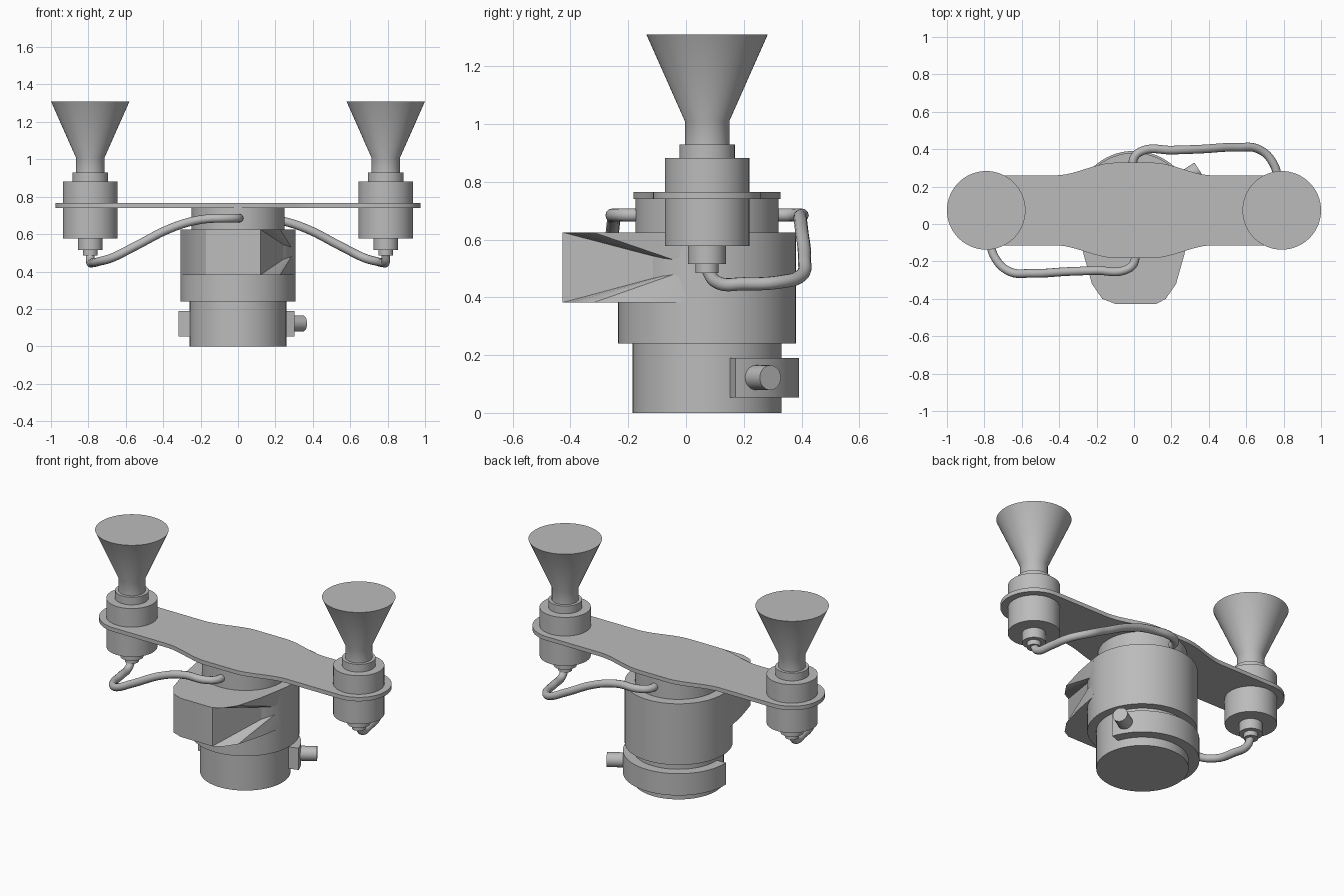
import bpy
import bmesh
from math import cos, sin, pi, radians
from mathutils import Matrix, Vector

if "Cube" in bpy.data.objects:
    bpy.data.objects.remove(bpy.data.objects["Cube"])

CY = 0.073    # shared y of the main axis
ARM = 0.79    # x of the thruster axes

grey = bpy.data.materials.new("plain_grey")
grey.use_nodes = True
GREY = (0.5, 0.5, 0.5, 1)
grey.diffuse_color = GREY
grey.node_tree.nodes["Principled BSDF"].inputs["Base Color"].default_value = GREY


def finish(name, bm, angle=30):
    bmesh.ops.recalc_face_normals(bm, faces=bm.faces)
    mesh = bpy.data.meshes.new(name)
    bm.to_mesh(mesh)
    bm.free()
    mesh.materials.append(grey)
    mesh.shade_smooth()
    mesh.set_sharp_from_angle(angle=radians(angle))
    obj = bpy.data.objects.new(name, mesh)
    bpy.context.collection.objects.link(obj)
    return obj


def lathe(name, profile, x=0, steps=64):
    """Spin an (radius, z) profile about a vertical axis, closing both ends."""
    bm = bmesh.new()
    rings = [[bm.verts.new((x + r * cos(2 * pi * i / steps),
                            CY + r * sin(2 * pi * i / steps), z))
              for i in range(steps)] for r, z in profile]
    for a, b in zip(rings, rings[1:]):
        for i in range(steps):
            j = (i + 1) % steps
            bm.faces.new((a[i], a[j], b[j], b[i]))
    bm.faces.new(rings[0])
    bm.faces.new(rings[-1])
    return finish(name, bm)


def prism(name, outline, z0, z1):
    bm = bmesh.new()
    face = bm.faces.new([bm.verts.new((x, y, z0)) for x, y in outline])
    ext = bmesh.ops.extrude_face_region(bm, geom=[face], use_keep_orig=True)
    top = [v for v in ext["geom"] if isinstance(v, bmesh.types.BMVert)]
    bmesh.ops.translate(bm, verts=top, vec=(0, 0, z1 - z0))
    return finish(name, bm)


def polar(r, deg, x=0):
    return (x + r * cos(radians(deg)), CY + r * sin(radians(deg)))


# Stepped main body
lathe("body", [(0.258, 0), (0.258, 0.24), (0.308, 0.24), (0.308, 0.625),
               (0.248, 0.625), (0.248, 0.745)])

# Mounting plate: round ends and a wider middle with smooth shoulders
END, MID = 0.187, 0.255
quarter = [polar(END, a, ARM) for a in range(0, 91, 6)]
for i in range(13):
    t = i / 12
    ease = t * t * (3 - 2 * t)
    quarter.append((0.42 - 0.32 * t, CY + END + (MID - END) * ease))
half = quarter + [(-x, y) for x, y in reversed(quarter)]
plate = half + [(x, 2 * CY - y) for x, y in reversed(half)][1:-1]
prism("mounting_plate", plate, 0.74, 0.765)

# Front hood: rounded prism whose +x wall pinches to a point on the body
left = [(-0.3, 0.0), (-0.27, -0.16), (-0.225, -0.32), (-0.17, -0.40), (-0.1, -0.427)]
right = [(0.12, -0.427)] + [(-x, y) for x, y in reversed(left[:-1])]
bm = bmesh.new()
low, high = ([bm.verts.new((x, y, z)) for x, y in left + right] for z in (0.382, 0.625))
apex = bm.verts.new((0.301, 0.03, 0.505))
bm.faces.new(low)
bm.faces.new(high)
corner = len(left)
for i in range(corner):
    bm.faces.new((low[i], low[i + 1], high[i + 1], high[i]))
bm.faces.new((low[corner], apex, high[corner]))
for ring in (low, high):
    for i in range(corner, len(ring) - 1):
        bm.faces.new((ring[i], ring[i + 1], apex))
bm.faces.new((low[-1], low[0], high[0], high[-1], apex))
finish("front_hood", bm)

# Partial clamp band round the back of the base
arc = list(range(18, 184, 5))
band = [polar(0.318, a) for a in arc] + [polar(0.25, a) for a in reversed(arc)]
prism("clamp_band", band, 0.053, 0.19)

# Stub pipe pointing radially out of the clamp
direction = Vector((0.845, 0.534, 0))
bm = bmesh.new()
place = (Matrix.Translation(Vector((0, CY, 0.122)) + direction * 0.335)
         @ direction.to_track_quat("Z", "Y").to_matrix().to_4x4())
bmesh.ops.create_cone(bm, cap_ends=True, segments=32, radius1=0.043,
                      radius2=0.043, depth=0.15, matrix=place)
finish("stub_pipe", bm)

# Thrusters with flared nozzles, and the feed pipes that join them to the neck
thruster = [(0.04, 0.485), (0.04, 0.515), (0.066, 0.515), (0.066, 0.577),
            (0.146, 0.577), (0.146, 0.882), (0.096, 0.882), (0.096, 0.93),
            (0.077, 0.93), (0.077, 1.01), (0.21, 1.31)]
path = [(0, 0.2, 0.685), (0, 0.28, 0.685), (0.05, 0.32, 0.685), (0.2, 0.322, 0.677),
        (0.35, 0.327, 0.635), (0.55, 0.337, 0.535), (0.67, 0.325, 0.475),
        (0.745, 0.25, 0.453), (0.775, 0.13, 0.447), (ARM, 0.03, 0.455),
        (ARM, 0, 0.5)]
for side, s in (("left", 1), ("right", -1)):
    lathe(side + "_thruster", thruster, s * ARM)
    curve = bpy.data.curves.new(side + "_feed_pipe", "CURVE")
    curve.dimensions = "3D"
    curve.bevel_depth = 0.023
    curve.bevel_resolution = 4
    curve.use_fill_caps = True
    spline = curve.splines.new("BEZIER")
    spline.bezier_points.add(len(path) - 1)
    for point, (x, y, z) in zip(spline.bezier_points, path):
        point.co = (s * x, CY + s * y, z)
        point.handle_left_type = point.handle_right_type = "AUTO"
    curve.materials.append(grey)
    pipe = bpy.data.objects.new(side + "_feed_pipe", curve)
    bpy.context.collection.objects.link(pipe)
